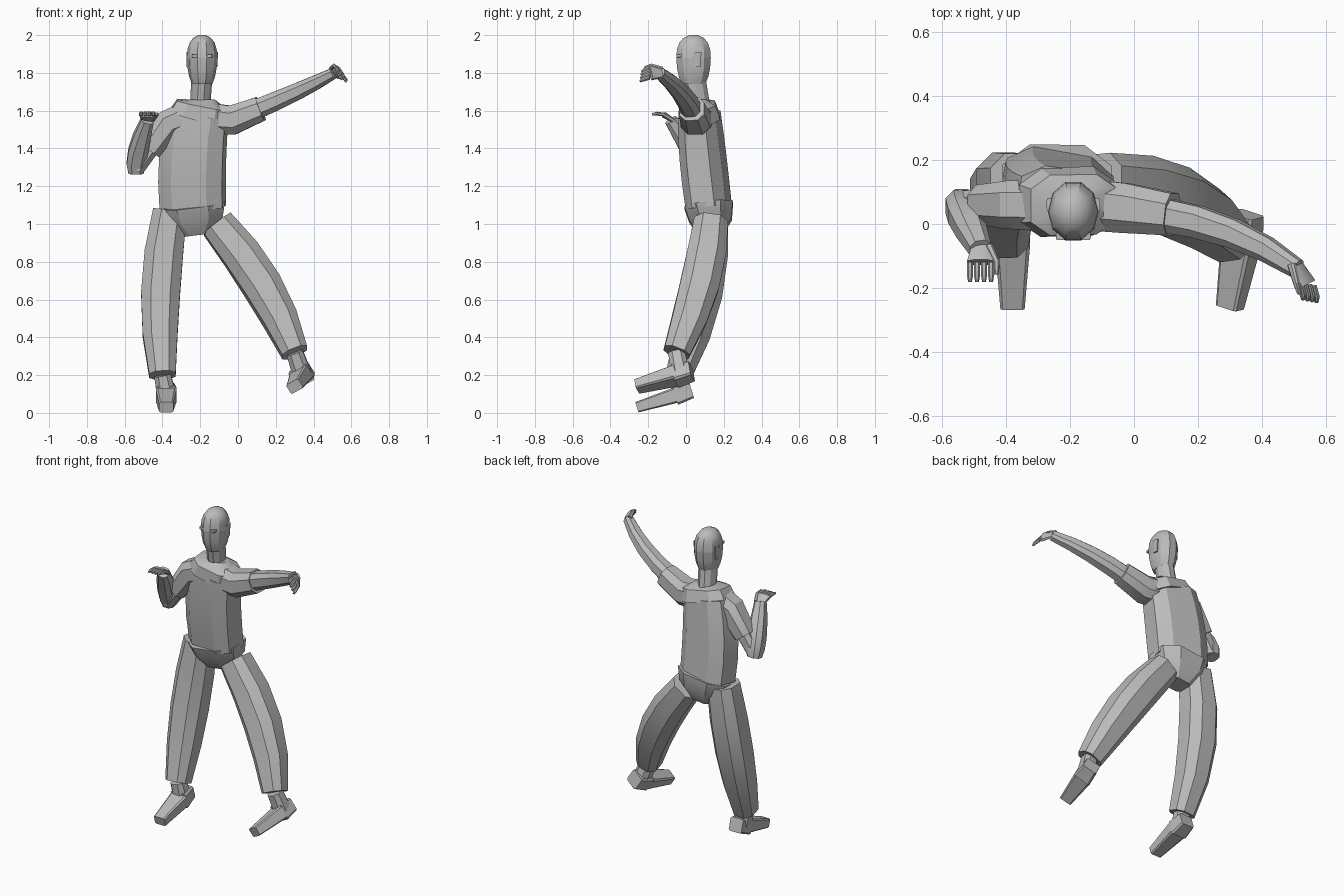
import bpy
import math
from mathutils import Vector

default_cube = bpy.data.objects.get("Cube")
if default_cube:
    bpy.data.objects.remove(default_cube)

grey = bpy.data.materials.new("plain_grey")
grey.use_nodes = True
grey.diffuse_color = (.5, .5, .5, 1)
shader = grey.node_tree.nodes["Principled BSDF"]
shader.inputs["Base Color"].default_value = grey.diffuse_color

SIDEWAYS = Vector((1, 0, 0))
DEPTHWAYS = Vector((0, 1, 0))


def chamfered_square(k):
    """Eight-sided outline; k is the length of the flat sides."""
    return [(1, -k), (1, k), (k, 1), (-k, 1), (-1, k), (-1, -k), (-k, -1), (k, -1)]


def polygon(sides):
    turns = [math.tau * i / sides for i in range(sides)]
    return [(math.cos(turn), math.sin(turn)) for turn in turns]


CLOTH = chamfered_square(.5)
BOXY = chamfered_square(.8)


def blend(values, t):
    """Straight line through two values, or parabola through three."""
    if len(values) == 2:
        return values[0] * (1 - t) + values[1] * t
    first, middle, last = values
    return first * (1 - t) * (1 - 2 * t) + middle * 4 * t * (1 - t) + last * t * (2 * t - 1)


def sweep(name, path, widths, across, flatness=1.0, outline=CLOTH, steps=4):
    """Closed skin along a path; widths are half sizes along 'across'."""
    path = [Vector(point) for point in path]
    centres = [blend(path, step / steps) for step in range(steps + 1)]
    verts = []
    for step, centre in enumerate(centres):
        ahead = centres[min(step + 1, steps)] - centres[max(step - 1, 0)]
        ahead.normalize()
        u = (across - ahead * ahead.dot(across)).normalized()
        v = ahead.cross(u) * flatness
        width = blend(widths, step / steps)
        verts += [centre + (u * p + v * q) * width for p, q in outline]

    n = len(outline)
    faces = [list(reversed(range(n))), list(range(steps * n, len(verts)))]
    for ring in range(0, steps * n, n):
        for i in range(n):
            j = (i + 1) % n
            faces.append((ring + i, ring + j, ring + n + j, ring + n + i))

    mesh = bpy.data.meshes.new(name)
    mesh.from_pydata(verts, [], faces)
    mesh.materials.append(grey)
    part = bpy.data.objects.new(name, mesh)
    bpy.context.collection.objects.link(part)
    bpy.ops.object.select_all(action="DESELECT")
    part.select_set(True)
    bpy.context.view_layer.objects.active = part
    bpy.ops.object.shade_smooth_by_angle(angle=math.radians(30))


def leg(label, hip, knee, cuff, heel, toe, across):
    """Trouser leg, ankle and shoe."""
    heel, toe, across = Vector(heel), Vector(toe), Vector(across)
    sweep(f"{label}_trouser", [hip, knee, cuff], [.09, .103, .07], SIDEWAYS)
    sweep(f"{label}_ankle", [cuff, heel.lerp(toe, .2)], [.044, .05], SIDEWAYS, steps=2)
    instep = heel.lerp(toe, .3)
    sweep(f"{label}_shoe_heel", [heel, instep], [.045, .055], across, .95, BOXY, steps=1)
    sweep(f"{label}_shoe_toe", [instep, toe], [.055, .038], across, .75, BOXY, steps=2)


def hand(label, wrist, knuckle, tip, across, thumb_side):
    """Palm, four curled fingers and a thumb."""
    wrist, knuckle, tip = Vector(wrist), Vector(knuckle), Vector(tip)
    across = Vector(across).normalized()
    sweep(f"{label}_palm", [wrist, knuckle], [.028, .042], across, .4, steps=1)
    bend = knuckle.lerp(tip, .5) + (knuckle - wrist) * .15
    for finger, offset in enumerate((-.033, -.011, .011, .033)):
        shift = across * offset
        sweep(f"{label}_finger_{finger + 1}", [knuckle + shift, bend + shift, tip + shift],
              [.01, .01, .006], across, steps=2)
    shift = across * thumb_side * .05
    sweep(f"{label}_thumb", [wrist + shift / 2, knuckle + shift, bend + shift],
          [.013, .01, .007], across, steps=2)


# Head: round crown above a tapering jaw, on a neck
CENTRE_LINE = Vector((-.19, .04, 0))
UP = Vector((0, 0, 1))
sweep("neck", [(-.2, .07, 1.63), CENTRE_LINE + UP * 1.8], [.054, .056], SIDEWAYS,
      1.1, polygon(10), steps=2)
sweep("jaw", [CENTRE_LINE + UP * 1.74, CENTRE_LINE + UP * 1.8, CENTRE_LINE + UP * 1.88],
      [.054, .073, .08], SIDEWAYS, 1.2, polygon(10), steps=3)
sweep("crown", [CENTRE_LINE + UP * 1.88, CENTRE_LINE + UP * 1.96, CENTRE_LINE + UP * 2],
      [.08, .066, .02], SIDEWAYS, 1.2, polygon(10))

# Brow plates and ears on both sides of the face
for label, side in (("left", 1), ("right", -1)):
    brow = CENTRE_LINE + UP * 1.89 + SIDEWAYS * side * .04
    sweep(f"{label}_brow", [brow - DEPTHWAYS * .06, brow - DEPTHWAYS * .09],
          [.015, .013], SIDEWAYS, .6, BOXY, steps=1)
    ear = CENTRE_LINE + UP * 1.83 + SIDEWAYS * side * .075 + DEPTHWAYS * .02
    sweep(f"{label}_ear", [ear, ear + UP * .08], [.016, .022], DEPTHWAYS, .4, steps=1)

# Shirt body, shoulder yoke and hips
CHEST = chamfered_square(.55)
TWISTED = Vector((1, -.17, 0))
sweep("shirt", [(-.24, .12, 1.09), (-.24, .09, 1.35), (-.21, .07, 1.58)],
      [.168, .17, .155], TWISTED, .65, CHEST)
sweep("yoke", [(-.21, .07, 1.56), (-.19, .06, 1.63), (-.19, .06, 1.66)],
      [.155, .135, .065], SIDEWAYS, .7, CHEST, steps=2)
sweep("hips", [(-.22, .13, .94), (-.23, .13, 1.02), (-.24, .12, 1.1)],
      [.08, .15, .172], SIDEWAYS, .75, steps=2)

# Legs
leg("right", hip=(-.36, .13, 1.07), knee=(-.41, .09, .63), cuff=(-.4, -.04, .2),
    heel=(-.38, .03, .12), toe=(-.38, -.26, .03), across=SIDEWAYS)
leg("left", hip=(-.11, .13, 1), knee=(.13, .07, .67), cuff=(.3, -.05, .32),
    heel=(.35, .03, .22), toe=(.3, -.26, .14), across=(.8, 0, .5))

# Left arm stretched out sideways
sweep("left_sleeve", [(-.15, .06, 1.56), (-.03, .05, 1.55), (.12, .03, 1.61)],
      [.08, .078, .066], DEPTHWAYS, steps=2)
sweep("left_arm", [(.08, .03, 1.6), (.31, -.03, 1.7), (.51, -.14, 1.8)],
      [.053, .045, .029], DEPTHWAYS)
hand("left", wrist=(.51, -.13, 1.8), knuckle=(.54, -.19, 1.8), tip=(.55, -.24, 1.78),
     across=(.5, -.1, -.6), thumb_side=-1)

# Right arm lowered, with the forearm raised
sweep("right_sleeve", [(-.25, .06, 1.58), (-.37, .06, 1.53), (-.47, .06, 1.39)],
      [.08, .076, .062], DEPTHWAYS, steps=2)
sweep("right_upper_arm", [(-.44, .06, 1.44), (-.54, .06, 1.29)], [.05, .043],
      DEPTHWAYS, steps=1)
sweep("right_forearm", [(-.54, .07, 1.27), (-.53, .03, 1.38), (-.48, -.08, 1.55)],
      [.04, .052, .034], SIDEWAYS)
hand("right", wrist=(-.48, -.07, 1.55), knuckle=(-.48, -.12, 1.58), tip=(-.48, -.18, 1.58),
     across=SIDEWAYS, thumb_side=1)
